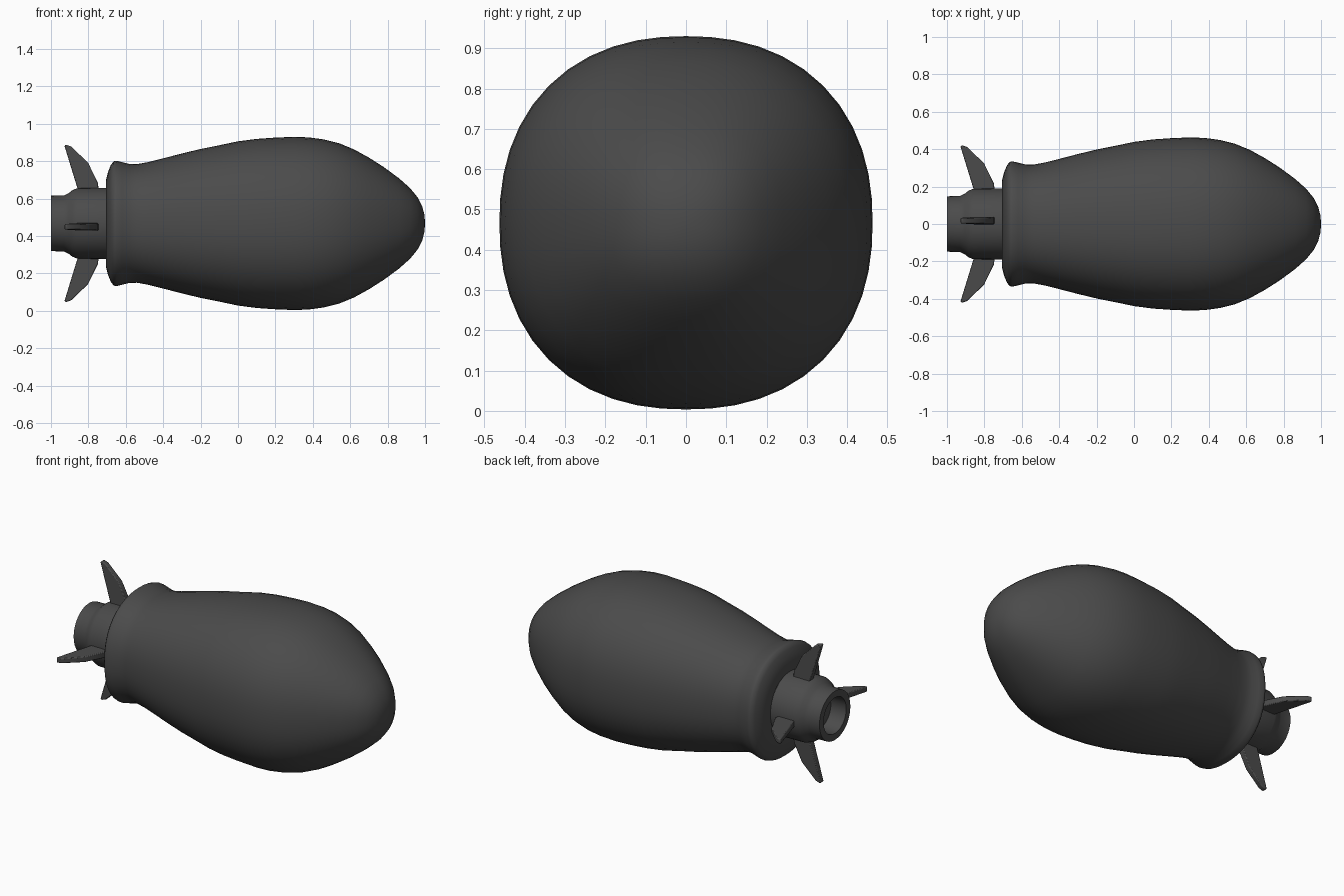
import bpy, bmesh, math
from mathutils import Matrix, Vector

if "Cube" in bpy.data.objects:
    bpy.data.objects.remove(bpy.data.objects["Cube"])

CZ = 0.467   # height of the long axis
SEG = 48

mat = bpy.data.materials.new("dark_metal")
mat.diffuse_color = (0.07, 0.07, 0.07, 1)
mat.use_nodes = True
mat.node_tree.nodes["Principled BSDF"].inputs["Base Color"].default_value = mat.diffuse_color


def finish(bm, name, angle):
    bmesh.ops.recalc_face_normals(bm, faces=bm.faces)
    me = bpy.data.meshes.new(name)
    bm.to_mesh(me)
    bm.free()
    ob = bpy.data.objects.new(name, me)
    bpy.context.collection.objects.link(ob)
    ob.location.z = CZ
    me.materials.append(mat)
    bpy.ops.object.select_all(action='DESELECT')
    ob.select_set(True)
    bpy.context.view_layer.objects.active = ob
    bpy.ops.object.shade_smooth_by_angle(angle=math.radians(angle))
    return ob


def lathe(name, profile, power, angle=40):
    """Sweep (x, radius) points around the x axis with a rounded-square section."""
    bm = bmesh.new()
    rings = []
    for x, r in profile:
        if r == 0:
            rings.append([bm.verts.new((x, 0, 0))] * SEG)
            continue
        ring = []
        for i in range(SEG):
            a = 2 * math.pi * i / SEG
            c, s = math.cos(a), math.sin(a)
            k = r / (abs(c) ** power + abs(s) ** power) ** (1 / power)
            ring.append(bm.verts.new((x, k * c, k * s)))
        rings.append(ring)
    for p, q in zip(rings, rings[1:]):
        for i in range(SEG):
            j = (i + 1) % SEG
            bm.faces.new(list(dict.fromkeys((p[i], p[j], q[j], q[i]))))
    return finish(bm, name, angle)


# Bulbous body with flared rear rim
lathe("body", [
    (-0.70, 0.185), (-0.705, 0.235), (-0.695, 0.275), (-0.68, 0.312), (-0.665, 0.332),
    (-0.65, 0.335), (-0.62, 0.328), (-0.58, 0.318), (-0.54, 0.317), (-0.48, 0.328),
    (-0.40, 0.348), (-0.30, 0.374), (-0.20, 0.398), (-0.10, 0.418), (0.0, 0.439),
    (0.10, 0.452), (0.20, 0.459), (0.30, 0.463), (0.38, 0.460), (0.46, 0.449),
    (0.54, 0.429), (0.62, 0.396), (0.70, 0.352), (0.78, 0.301), (0.86, 0.242),
    (0.92, 0.189), (0.96, 0.140), (0.985, 0.091), (0.997, 0.045), (1.0, 0)], 2.25, 60)

# Stepped tail tube with a hollow end
lathe("tail_tube", [
    (-0.70, 0.19), (-0.86, 0.188), (-0.885, 0.178), (-0.905, 0.162), (-0.93, 0.150),
    (-1.0, 0.148), (-1.0, 0.108), (-0.90, 0.104), (-0.90, 0)], 2.05)

# Four swept tail fins
OUTLINE = [(-0.85, 0.165), (-0.865, 0.21), (-0.928, 0.415), (-0.92, 0.421),
           (-0.893, 0.412), (-0.802, 0.325), (-0.748, 0.215), (-0.745, 0.165)]


def fin(name, turn, offset):
    bm = bmesh.new()
    sides = []
    for sgn in (-1, 1):
        sides.append([bm.verts.new((x, offset + sgn * (0.02 - 0.02 * (r - 0.165)), r))
                      for x, r in OUTLINE])
    a, b = sides
    bm.faces.new(a)
    bm.faces.new(b[::-1])
    for i in range(len(a)):
        j = (i + 1) % len(a)
        bm.faces.new((a[i], a[j], b[j], b[i]))
    bmesh.ops.rotate(bm, verts=bm.verts, cent=(0, 0, 0),
                     matrix=Matrix.Rotation(math.radians(turn), 3, 'X'))
    ob = finish(bm, name, 30)
    bev = ob.modifiers.new("soft_edges", 'BEVEL')
    bev.width = 0.005
    bev.segments = 2
    return ob


fin("fin_top", 0, 0.018)
fin("fin_left", 90, -0.018)
fin("fin_bottom", 180, -0.018)
fin("fin_right", 270, 0.018)
